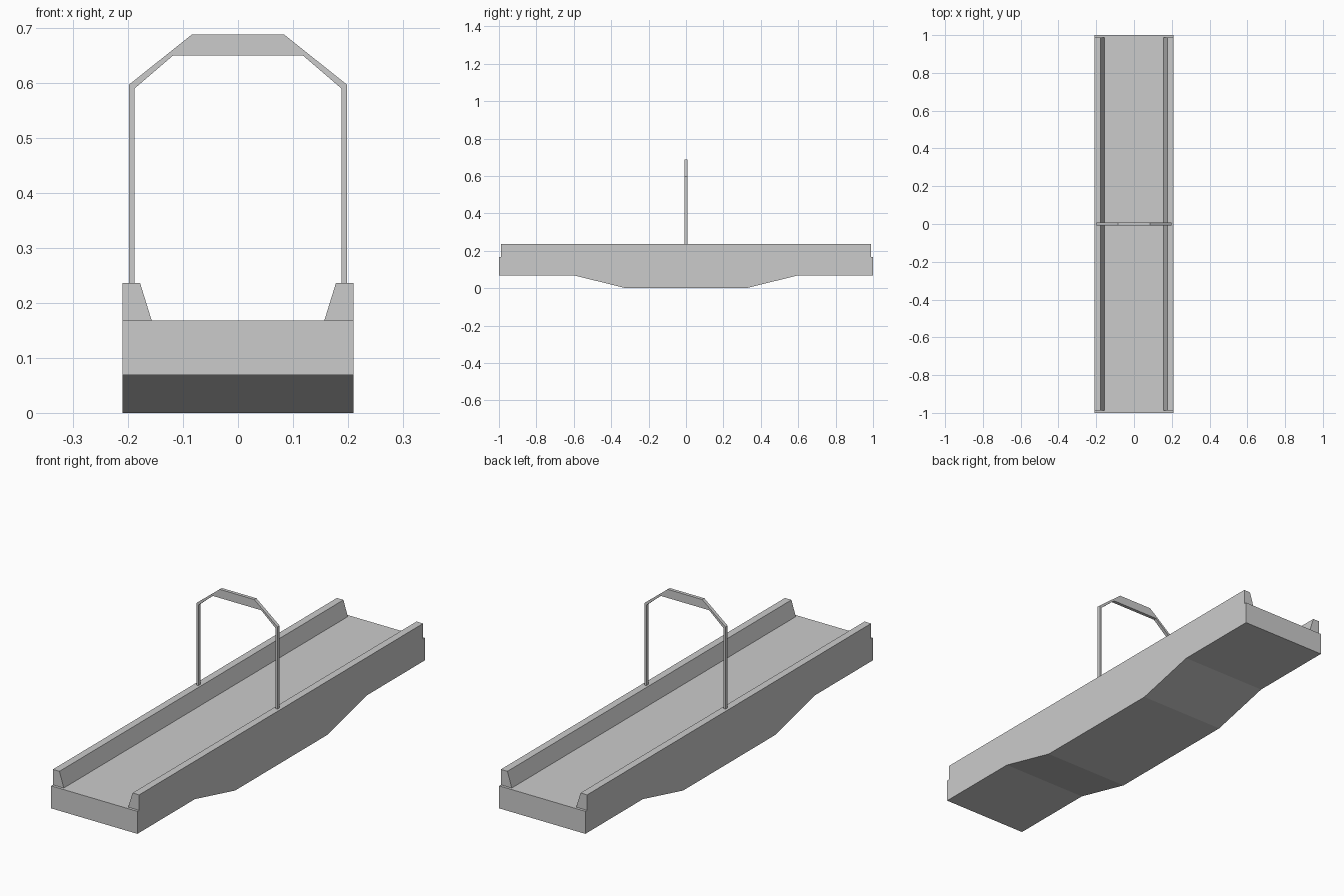
import bpy, bmesh

if "Cube" in bpy.data.objects:
    bpy.data.objects.remove(bpy.data.objects["Cube"])


def prism(name, profile, axis, half_depth, mirror=False):
    """Extrude a closed 2D profile symmetrically along the x or y axis."""
    bm = bmesh.new()
    d = half_depth
    if axis == 'x':      # profile is (y, z)
        pts = [(-d, a, z) for a, z in profile]
        step = (2 * d, 0, 0)
    else:                # profile is (x, z)
        pts = [(a, -d, z) for a, z in profile]
        step = (0, 2 * d, 0)
    face = bm.faces.new([bm.verts.new(p) for p in pts])
    ext = bmesh.ops.extrude_face_region(bm, geom=[face], use_keep_orig=True)
    moved = [v for v in ext['geom'] if isinstance(v, bmesh.types.BMVert)]
    bmesh.ops.translate(bm, verts=moved, vec=step)
    bmesh.ops.recalc_face_normals(bm, faces=bm.faces)
    mesh = bpy.data.meshes.new(name)
    bm.to_mesh(mesh)
    bm.free()
    obj = bpy.data.objects.new(name, mesh)
    bpy.context.collection.objects.link(obj)
    if mirror:
        mod = obj.modifiers.new("mirror", 'MIRROR')
        mod.use_axis[0] = True
        mod.use_mirror_merge = False
    return obj


def symmetric(half):
    """Complete a profile by reflecting it across the vertical centre line."""
    return half + [(-a, z) for a, z in reversed(half)]


DECK_TOP, CURB_TOP = 0.168, 0.236

# Deck with a deeper belly in the middle
prism("bridge_deck", symmetric([(0.32, 0.0), (0.60, 0.069), (1.0, 0.069), (1.0, DECK_TOP)]),
      'x', 0.21)

# Curbs with a sloping inner face, one on each side
prism("side_curb", [(0.21, DECK_TOP), (0.21, CURB_TOP), (0.178, CURB_TOP), (0.157, DECK_TOP)],
      'y', 0.988, mirror=True)

# Arched frame standing on the curbs: outer outline, then inner outline
outer = symmetric([(0.198, CURB_TOP), (0.198, 0.597), (0.084, 0.688)])
inner = symmetric([(-0.188, CURB_TOP), (-0.188, 0.590), (-0.118, 0.650)])
prism("overhead_arch", outer + inner, 'y', 0.0075)
